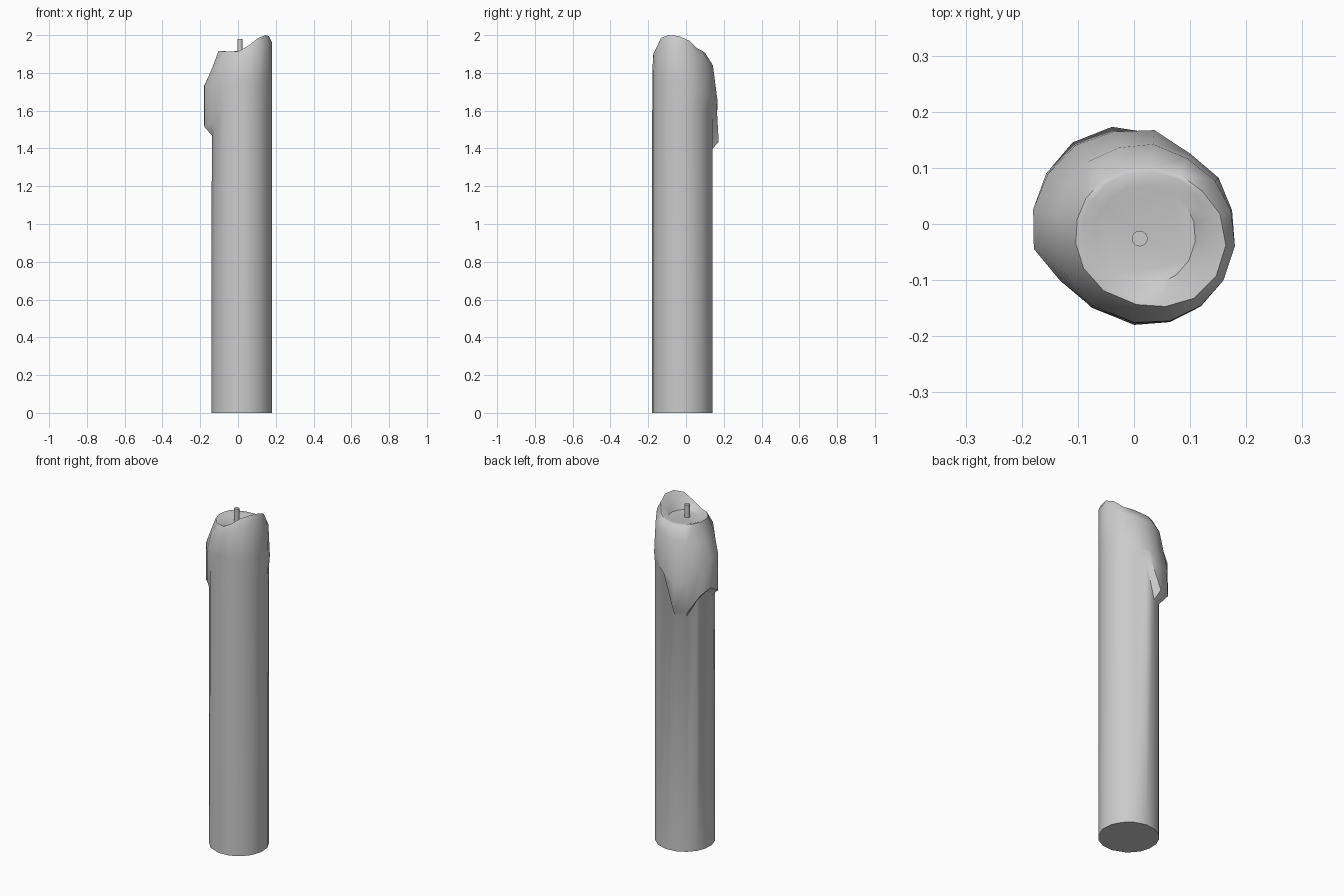
import bpy, bmesh, math

CX, CY, R = 0.02, -0.02, 0.161

# Wax columns around the candle:
# angle, drip tip z, lip radius, mid radius, mid z, shoulder radius, shoulder z, rim z
COLS = [
    (-7,  1.60, .161, .161, 1.75, .161, 1.96, 1.995),
    (16,  1.60, .161, .161, 1.75, .159, 1.93, 1.97),
    (38,  1.60, .162, .166, 1.70, .158, 1.88, 1.93),
    (61,  1.62, .165, .166, 1.70, .156, 1.86, 1.915),
    (85,  1.60, .182, .188, 1.65, .163, 1.84, 1.905),
    (107, 1.39, .202, .193, 1.58, .163, 1.84, 1.905),
    (128, 1.39, .210, .203, 1.62, .166, 1.83, 1.91),
    (148, 1.48, .208, .205, 1.68, .164, 1.82, 1.915),
    (167, 1.51, .205, .205, 1.73, .163, 1.82, 1.915),
    (187, 1.47, .200, .200, 1.73, .160, 1.82, 1.915),
    (208, 1.50, .172, .172, 1.72, .156, 1.83, 1.915),
    (233, 1.60, .160, .160, 1.72, .157, 1.85, 1.912),
    (263, 1.60, .158, .158, 1.75, .157, 1.87, 1.915),
    (286, 1.60, .160, .160, 1.75, .159, 1.90, 1.945),
    (308, 1.60, .161, .161, 1.75, .160, 1.94, 1.985),
    (330, 1.60, .161, .161, 1.75, .161, 1.965, 2.0),
]


def make_object(name, bm, angle):
    bmesh.ops.recalc_face_normals(bm, faces=bm.faces)
    mesh = bpy.data.meshes.new(name)
    bm.to_mesh(mesh)
    bm.free()
    ob = bpy.data.objects.new(name, mesh)
    bpy.context.collection.objects.link(ob)
    bpy.ops.object.select_all(action='DESELECT')
    ob.select_set(True)
    bpy.context.view_layer.objects.active = ob
    bpy.ops.object.shade_smooth_by_angle(angle=math.radians(angle))
    return ob


# Candle body with melted rim, drips and wax pool
bm = bmesh.new()
rings = []
for a, tip, lip_r, mid_r, mid_z, sh_r, sh_z, rim in COLS:
    t = math.radians(a)
    high = (rim - 1.905) / 0.095
    rim_r = 0.122 + 0.024 * max(0, high)
    profile = [(R, 0), (R - 0.001, tip), (lip_r, tip + 0.045), (mid_r, mid_z),
               (sh_r, sh_z), (rim_r, rim),
               (0.115, 1.91 + 0.05 * max(0, high)), (0.09, 1.905)]
    rings.append([bm.verts.new((CX + r * math.cos(t), CY + r * math.sin(t), z))
                  for r, z in profile])
n = len(rings)
for i in range(n):
    p, q = rings[i], rings[(i + 1) % n]
    for j in range(len(p) - 1):
        bm.faces.new((p[j], q[j], q[j + 1], p[j + 1]))
bm.faces.new([c[0] for c in rings])
bm.faces.new([c[-1] for c in rings])
make_object("candle_wax", bm, 48)

# Wick
bm = bmesh.new()
bmesh.ops.create_cone(bm, cap_ends=True, segments=14, radius1=0.014,
                      radius2=0.014, depth=0.10)
bmesh.ops.translate(bm, verts=bm.verts, vec=(0.01, -0.026, 1.93))
make_object("wick", bm, 40)
